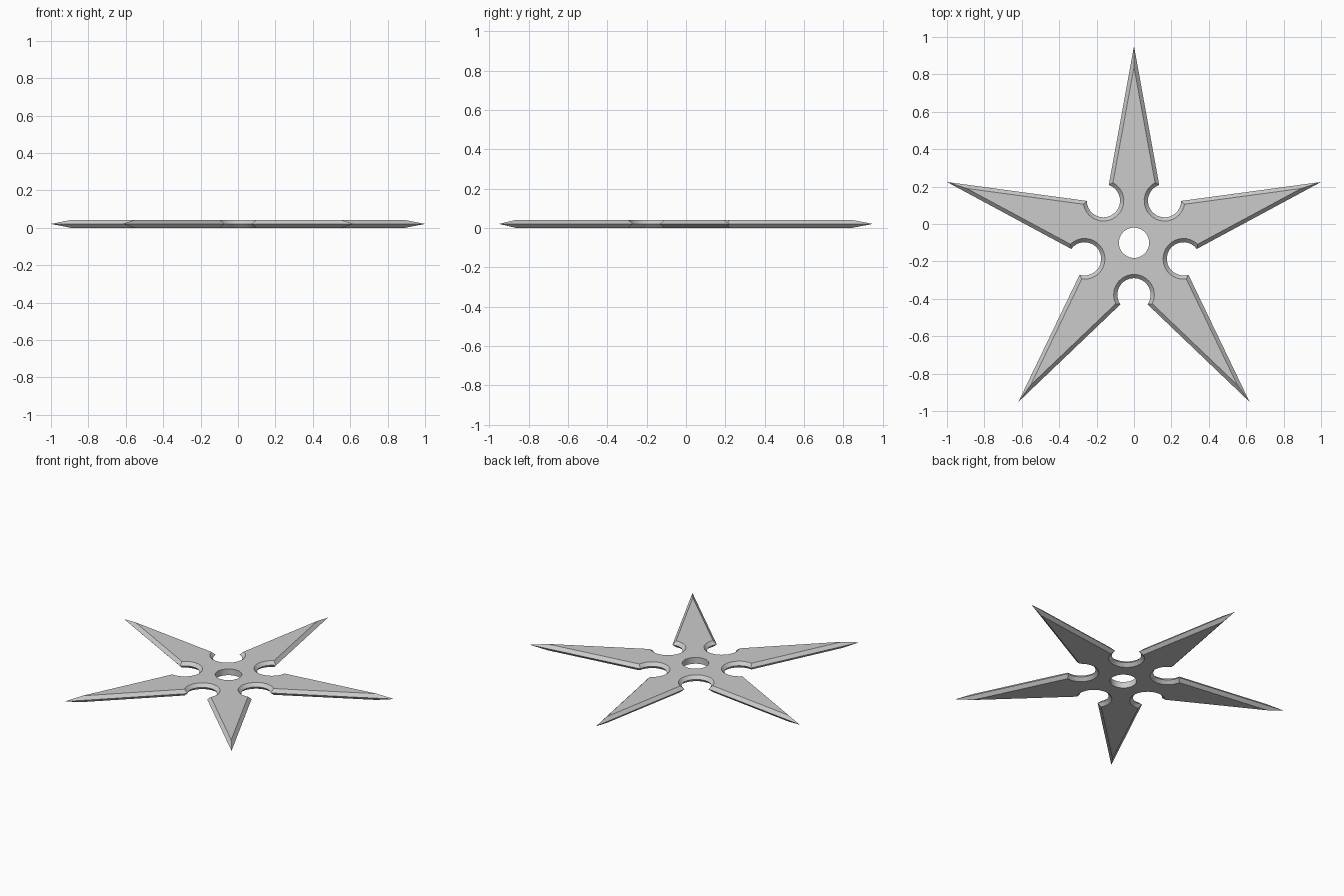
import bpy, bmesh
from math import sin, cos, pi, radians, atan2
from mathutils import Vector

if "Cube" in bpy.data.objects:
    bpy.data.objects.remove(bpy.data.objects["Cube"])

TIP = 1.0515            # tip distance from the hub
CY = -0.1004            # hub position on y
NOTCH_C, NOTCH_R = 0.278, 0.089
HALF_ANGLE = radians(10.3)
HOLE_R = 0.081
BEVEL, THICK = 0.02, 0.042
ARC = 20


def rot(p, a):
    return Vector((p.x * cos(a) - p.y * sin(a), p.x * sin(a) + p.y * cos(a)))


def outline(d):
    """Star outline inset by d: straight blades joined by round notches."""
    tip = Vector((TIP - d / sin(HALF_ANGLE), 0))
    edge = Vector((-cos(HALF_ANGLE), sin(HALF_ANGLE)))
    centre = NOTCH_C * Vector((cos(pi / 5), sin(pi / 5)))
    r = NOTCH_R + d
    # first meeting of the blade edge with the notch circle
    rel = tip - centre
    b = rel.dot(edge)
    t = -b - (b * b - rel.length_squared + r * r) ** 0.5
    corner = rot(tip + t * edge - centre, -pi / 5)
    a0 = atan2(corner.y, corner.x)          # measured from the notch axis
    pts = []
    for k in range(5):
        turn = pi / 2 + k * 2 * pi / 5
        pts.append(rot(tip, turn))
        for i in range(ARC + 1):
            a = a0 + (-2 * pi - 2 * a0) * i / ARC
            p = centre + rot(Vector((r * cos(a), r * sin(a))), pi / 5)
            pts.append(rot(p, turn))
    return pts


bm = bmesh.new()


def ring(pts, z):
    vs = [bm.verts.new((p.x, p.y + CY, z)) for p in pts]
    es = [bm.edges.new((vs[i - 1], vs[i])) for i in range(len(vs))]
    return vs, es


def skin(a, b):
    for i in range(len(a)):
        bm.faces.new((a[i - 1], a[i], b[i], b[i - 1]))


# sharpened rim: inset faces top and bottom, full outline at mid height
low = ring(outline(BEVEL), 0)
mid = ring(outline(0), THICK / 2)
top = ring(outline(BEVEL), THICK)
skin(low[0], mid[0])
skin(mid[0], top[0])

# straight centre hole
circle = [Vector((HOLE_R * cos(2 * pi * i / 40), HOLE_R * sin(2 * pi * i / 40)))
          for i in range(40)]
hole_low, hole_top = ring(circle, 0), ring(circle, THICK)
skin(hole_top[0], hole_low[0])

# flat faces with the hole left open
for outer, inner, nz in ((low, hole_low, -1), (top, hole_top, 1)):
    bmesh.ops.triangle_fill(bm, edges=outer[1] + inner[1], use_beauty=True,
                            normal=(0, 0, nz))
bmesh.ops.recalc_face_normals(bm, faces=bm.faces)

mesh = bpy.data.meshes.new("throwing_star")
bm.to_mesh(mesh)
bm.free()
star = bpy.data.objects.new("throwing_star", mesh)
bpy.context.collection.objects.link(star)
bpy.context.view_layer.objects.active = star
star.select_set(True)
bpy.ops.object.shade_smooth_by_angle(angle=radians(25))
